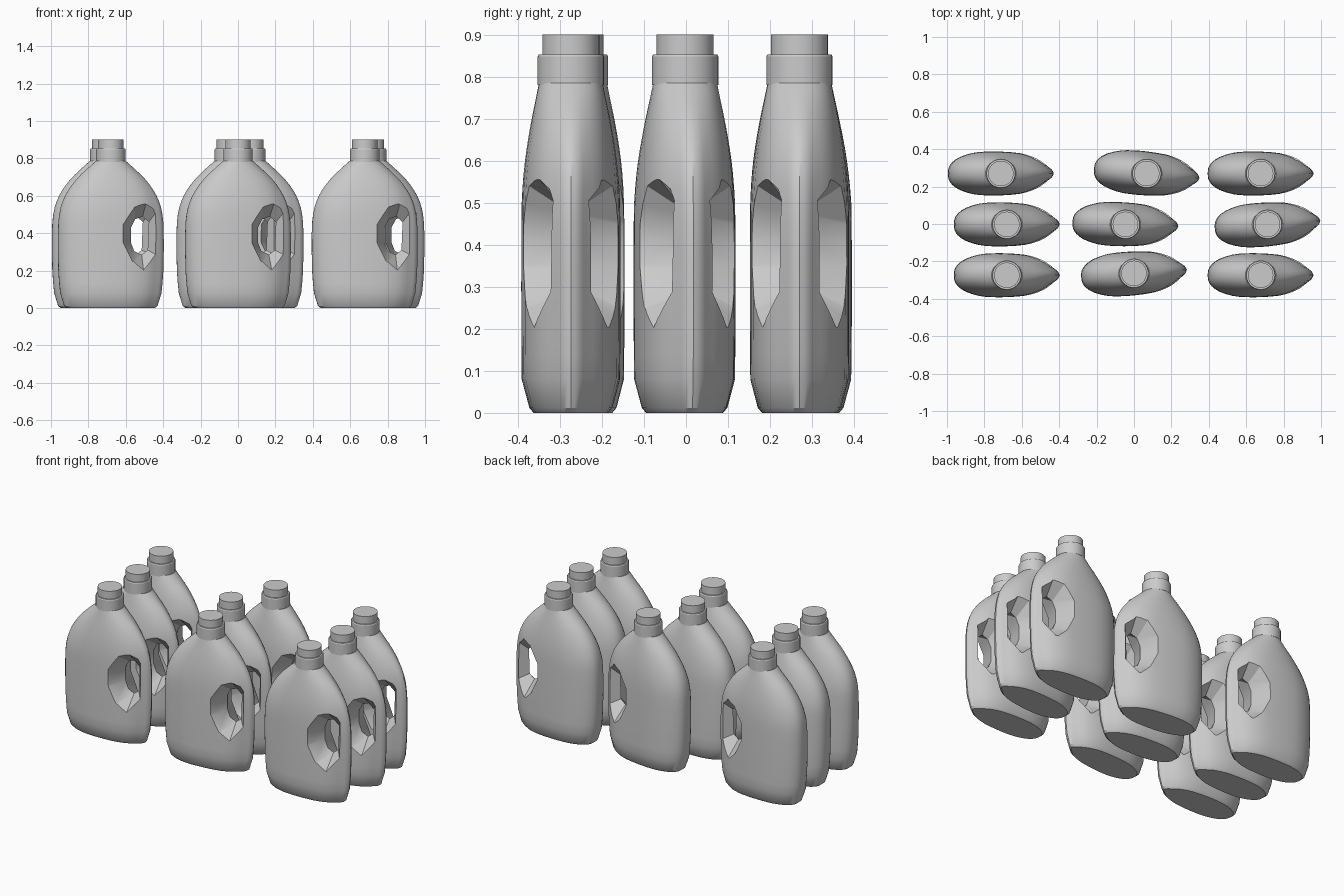
import bpy, bmesh, math
from mathutils import Vector

if "Cube" in bpy.data.objects:
    bpy.data.objects.remove(bpy.data.objects["Cube"])

plastic = bpy.data.materials.new("grey_plastic")
plastic.use_nodes = True
GREY = (0.6, 0.6, 0.6, 1)
plastic.diffuse_color = GREY
plastic.node_tree.nodes["Principled BSDF"].inputs["Base Color"].default_value = GREY


def smooth(points, steps):
    """Catmull-Rom curve through the points."""
    pts = [Vector(p) for p in points]
    pts = [2 * pts[0] - pts[1]] + pts + [2 * pts[-1] - pts[-2]]
    out = []
    for a, b, c, d in zip(pts, pts[1:], pts[2:], pts[3:]):
        for i in range(steps):
            t = i / steps
            out.append(b + (c - a) * t / 2 + (a - b * 2.5 + c * 2 - d / 2) * t * t
                       + ((b - c) * 1.5 + (d - a) / 2) * t ** 3)
    return out + [pts[-2]]


def loft(name, rings):
    """Closed skin through a stack of equal rings."""
    bm = bmesh.new()
    loops = [[bm.verts.new(p) for p in ring] for ring in rings]
    n = len(loops[0])
    for lo, hi in zip(loops, loops[1:]):
        for i in range(n):
            j = (i + 1) % n
            bm.faces.new((lo[i], lo[j], hi[j], hi[i]))
    bm.faces.new(loops[0][::-1])
    bm.faces.new(loops[-1])
    bmesh.ops.recalc_face_normals(bm, faces=bm.faces)
    mesh = bpy.data.meshes.new(name)
    bm.to_mesh(mesh)
    bm.free()
    mesh.materials.append(plastic)
    obj = bpy.data.objects.new(name, mesh)
    bpy.context.collection.objects.link(obj)
    return obj


# Body: half section (pointed on the handle side) and height profile (z, half x, half y)
half = smooth([(.283, 0), (.273, .02), (.25, .038), (.215, .066), (.17, .089), (.1, .108),
               (0, .116), (-.08, .116), (-.15, .109), (-.22, .087), (-.262, .058),
               (-.28, .028), (-.283, 0)], 2)
section = half + [Vector((p.x, -p.y)) for p in half[-2:0:-1]]
section = [Vector((p.x / .283, p.y / .116)) for p in section]
foot = [(0, .235, .088), (.012, .25, .098)]
side = smooth([(.08, .271, .116), (.2, .281, .117), (.4, .283, .117), (.5, .276, .116),
               (.57, .258, .112), (.63, .228, .105), (.69, .183, .095), (.74, .132, .085),
               (.785, .082, .076)], 2)
rings = []
for z, rx, ry in foot + side:
    blend = min(1, max(0, (z - .5) / .28))
    ring = []
    for p in section:
        q = p.lerp(p.normalized(), blend)
        ring.append((q.x * rx, q.y * ry, z))
    rings.append(ring)
body = loft("bottle_body", rings)

# Handle hole: funnels from both faces meeting at the middle
inner = [(.17, .49), (.13, .475), (.107, .43), (.107, .35),
         (.125, .305), (.165, .285), (.197, .31), (.203, .46)]
outer = [(.2, .605), (.126, .56), (.06, .45), (.06, .35),
         (.113, .238), (.18, .163), (.31, .25), (.31, .6)]
cutter = loft("handle_cutter", [[(x, y, z) for x, z in pts]
                                for y, pts in ((-.13, outer), (0, inner), (.13, outer))])
cutter.hide_render = True
cut = body.modifiers.new("handle_hole", "BOOLEAN")
cut.operation = "DIFFERENCE"
cut.solver = "EXACT"
cut.object = cutter
deps = bpy.context.evaluated_depsgraph_get()
body.data = bpy.data.meshes.new_from_object(body.evaluated_get(deps))
body.modifiers.clear()
bpy.data.objects.remove(cutter)


# Neck collar and screw cap
def disc(radius, z):
    return [(radius * math.cos(a), radius * math.sin(a), z)
            for a in (math.tau * i / 32 for i in range(32))]


neck = loft("neck_collar", [disc(.079, .78), disc(.079, .848), disc(.076, .853)])
cap = loft("cap", [disc(.068, .84), disc(.068, .9)])

parts = [body, neck, cap]
for obj in parts:
    bpy.ops.object.select_all(action="DESELECT")
    obj.select_set(True)
    bpy.context.view_layer.objects.active = obj
    bpy.ops.object.shade_smooth_by_angle(angle=math.radians(30))

# Nine bottles in loose rows (x, y, turn in degrees)
places = [(-.712, .27, 0), (.068, .27, -5), (.677, .27, 0),
          (-.68, -.002, 0), (-.046, -.002, -2), (.714, -.002, 4),
          (-.68, -.274, 0), (0, -.264, 4), (.677, -.274, 0)]
for i, (x, y, turn) in enumerate(places):
    for part in parts:
        obj = part
        if i:
            obj = part.copy()
            bpy.context.collection.objects.link(obj)
        obj.name = f"{part.name.split('.')[0].rsplit('_no', 1)[0]}_no{i + 1}"
        obj.location = (x, y, 0)
        obj.rotation_euler.z = math.radians(turn)
